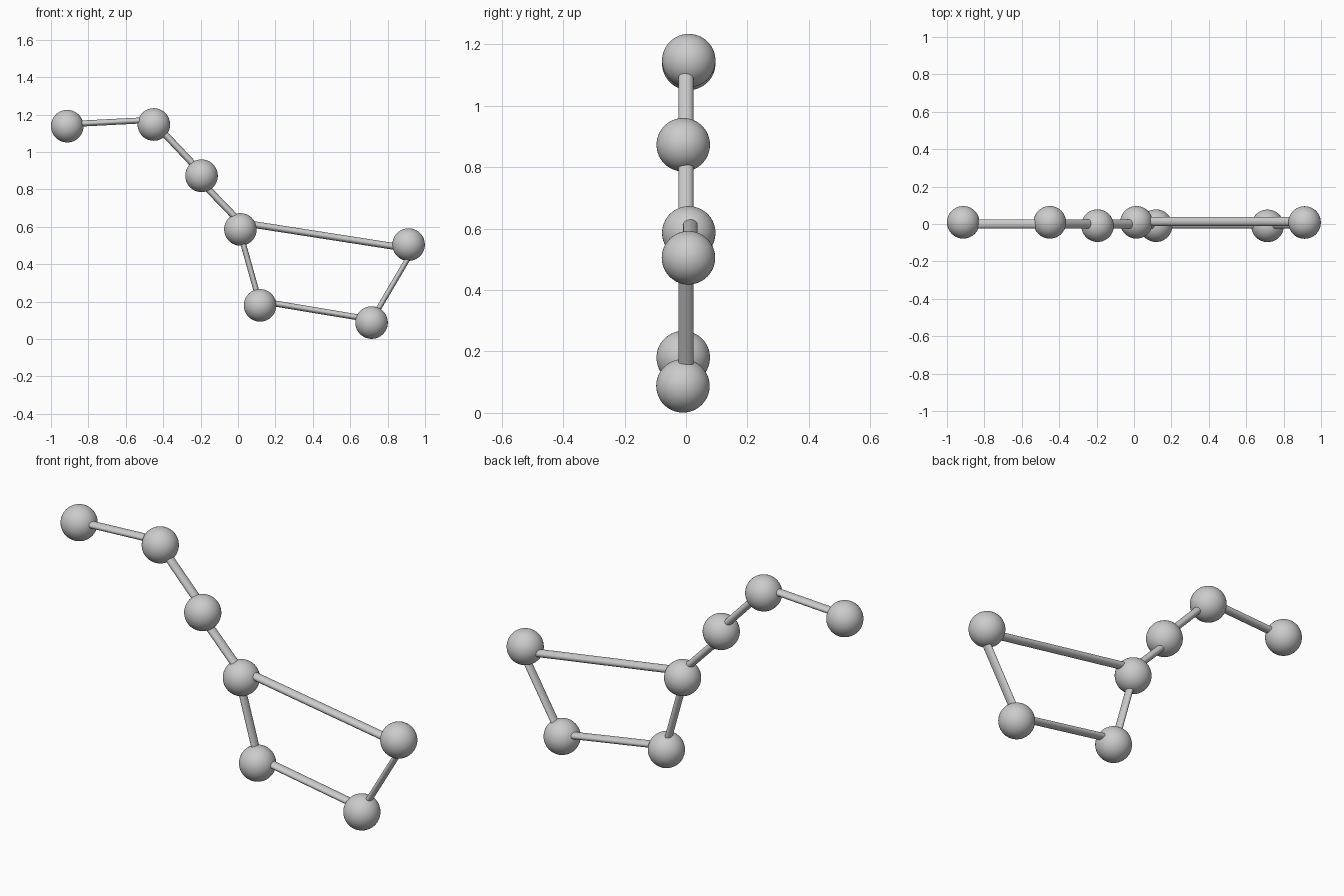
import bpy, math

if "Cube" in bpy.data.objects:
    bpy.data.objects.remove(bpy.data.objects["Cube"])

BALL_R = 0.087
ROD_Y = 0.024  # rods are slightly flattened: wider front to back

# Ball centres: handle tip down to the bowl corners
balls = {
    "handle_tip_ball": (-0.913, 0.009, 1.138),
    "handle_bend_ball": (-0.45, 0.009, 1.147),
    "handle_middle_ball": (-0.195, -0.009, 0.873),
    "bowl_inner_top_ball": (0.013, 0.009, 0.586),
    "bowl_inner_bottom_ball": (0.118, -0.009, 0.18),
    "bowl_outer_bottom_ball": (0.714, -0.010, 0.088),
    "bowl_outer_top_ball": (0.912, 0.008, 0.505),
}

# Rods: start (x, z), end (x, z), in-plane radius, y offset
rods = {
    "handle_end_rod": ((-0.917, 1.148), (-0.45, 1.172), 0.016, 0.0),
    "handle_middle_rod": ((-0.45, 1.158), (-0.195, 0.888), 0.018, 0.0),
    "handle_root_rod": ((-0.195, 0.838), (0.013, 0.623), 0.018, 0.0),
    "bowl_top_rod": ((0.013, 0.623), (0.90, 0.485), 0.018, 0.014),
    "bowl_inner_rod": ((-0.004, 0.623), (0.12, 0.18), 0.015, 0.0),
    "bowl_bottom_rod": ((0.118, 0.203), (0.714, 0.104), 0.016, 0.0),
    "bowl_outer_rod": ((0.717, 0.104), (0.928, 0.463), 0.014, 0.0),
}


def add_ball(name, centre):
    bpy.ops.mesh.primitive_uv_sphere_add(segments=64, ring_count=32, radius=BALL_R, location=centre)
    bpy.context.object.name = name
    bpy.ops.object.shade_smooth()


def add_rod(name, start, end, radius, y):
    dx, dz = end[0] - start[0], end[1] - start[1]
    bpy.ops.mesh.primitive_cylinder_add(
        vertices=32, radius=1, depth=1,
        location=((start[0] + end[0]) / 2, y, (start[1] + end[1]) / 2),
        rotation=(0, math.atan2(dx, dz), 0))
    rod = bpy.context.object
    rod.name = name
    rod.scale = (radius, ROD_Y, math.hypot(dx, dz))
    bpy.ops.object.shade_smooth_by_angle()


for name, centre in balls.items():
    add_ball(name, centre)

for name, spec in rods.items():
    add_rod(name, *spec)
